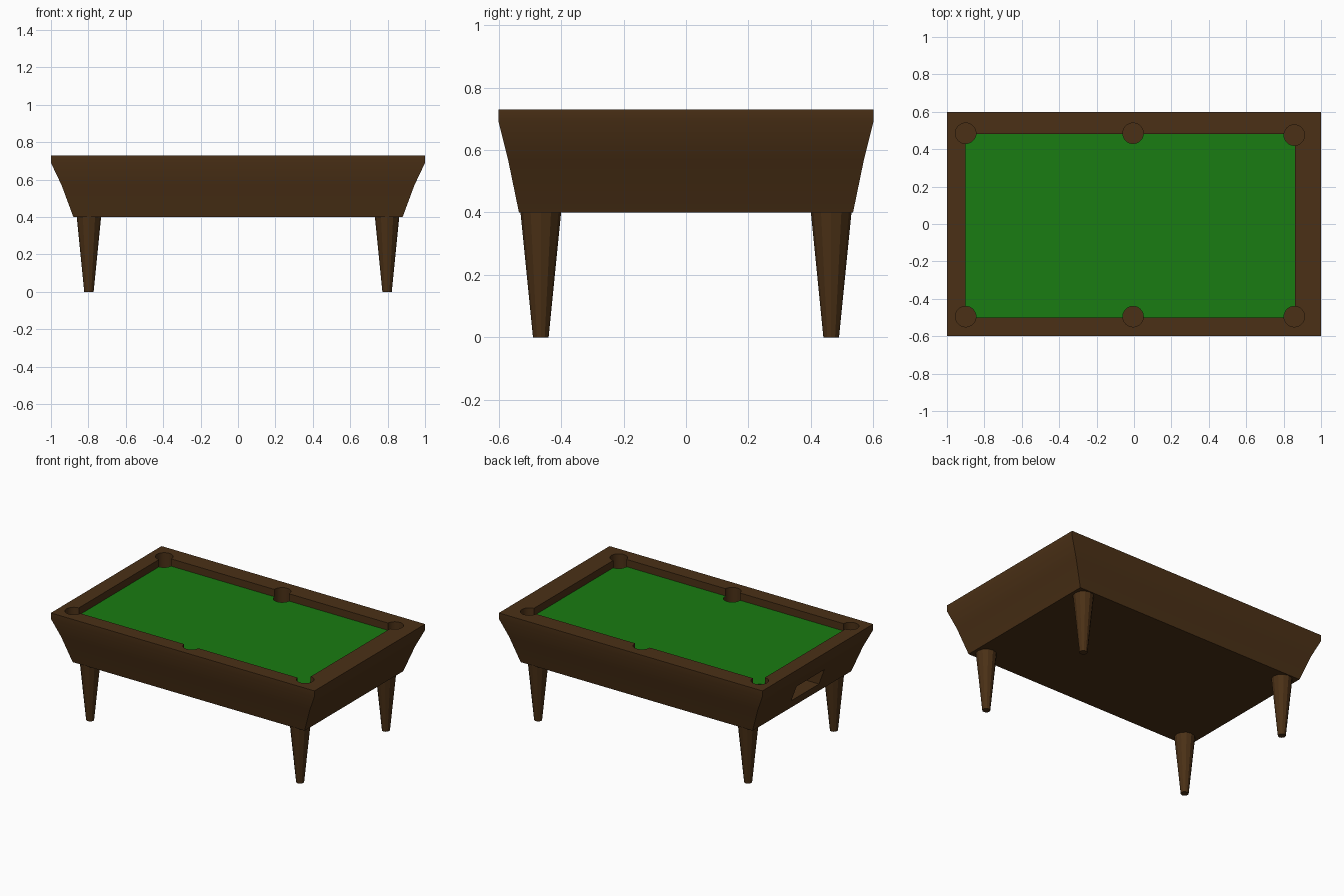
import bpy, bmesh, math

if "Cube" in bpy.data.objects:
    bpy.data.objects.remove(bpy.data.objects["Cube"])


def material(name, color):
    m = bpy.data.materials.new(name)
    m.diffuse_color = color
    m.use_nodes = True
    m.node_tree.nodes["Principled BSDF"].inputs["Base Color"].default_value = m.diffuse_color
    return m


wood = material("dark_wood", (0.07, 0.03, 0.008, 1))
felt = material("green_felt", (0.01, 0.2, 0.006, 1))


def loft(name, rings, mat):
    """Skin a list of equal-length point rings, bottom to top, with end caps."""
    bm = bmesh.new()
    vs = [[bm.verts.new(p) for p in ring] for ring in rings]
    n = len(vs[0])
    for a, b in zip(vs, vs[1:]):
        for i in range(n):
            j = (i + 1) % n
            bm.faces.new((a[i], a[j], b[j], b[i]))
    bm.faces.new(vs[0][::-1])
    bm.faces.new(vs[-1])
    me = bpy.data.meshes.new(name)
    bm.to_mesh(me)
    bm.free()
    me.materials.append(mat)
    ob = bpy.data.objects.new(name, me)
    bpy.context.collection.objects.link(ob)
    return ob


def rect(x0, x1, y0, y1, z):
    return [(x0, y0, z), (x1, y0, z), (x1, y1, z), (x0, y1, z)]


def circle(x, y, r, z, n):
    return [(x + r * math.cos(math.tau * i / n), y + r * math.sin(math.tau * i / n), z)
            for i in range(n)]


def smooth(ob, angle=30):
    bpy.ops.object.select_all(action='DESELECT')
    bpy.context.view_layer.objects.active = ob
    ob.select_set(True)
    bpy.ops.object.shade_smooth_by_angle(angle=math.radians(angle))


def cut(ob, cutters):
    bpy.context.view_layer.objects.active = ob
    for c in cutters:
        mod = ob.modifiers.new("cut", 'BOOLEAN')
        mod.operation = 'DIFFERENCE'
        mod.solver = 'EXACT'
        mod.object = c
        bpy.ops.object.modifier_apply(modifier=mod.name)


# Cabinet: upright rim over flared, slightly hollow sides
profile = [(0.88, 0.535, 0.40), (0.943, 0.57, 0.57), (1.0, 0.6, 0.69), (1.0, 0.6, 0.73)]
cabinet = loft("cabinet", [rect(-x, x, -y, y, z) for x, y, z in profile], wood)

# Playing surface laid in the recess between the rails
BED = (-0.90, 0.86, -0.50, 0.48)
cloth = loft("cloth", [rect(*BED, 0.676), rect(*BED, 0.68)], felt)

# Cutters: bed recess, six pockets, ball return opening in the left end
recess = loft("recess_cutter", [rect(*BED, 0.676), rect(*BED, 0.80)], wood)
pockets = [loft("pocket_cutter", [circle(x, y, 0.055, z, 32) for z in (0.60, 0.80)], wood)
           for x, y in [(-0.90, 0.485), (-0.005, 0.485), (0.857, 0.475),
                        (-0.90, -0.495), (-0.005, -0.495), (0.857, -0.495)]]
ball_return = loft("return_cutter",
                   [rect(-1.1, -0.80, -0.15, 0.15, z) for z in (0.465, 0.575)], wood)
cut(cabinet, [recess, ball_return] + pockets)
cut(cloth, pockets)
for c in [recess, ball_return] + pockets:
    bpy.data.objects.remove(c)
smooth(cabinet)

# Tapered legs
for sx, side in ((-1, "left"), (1, "right")):
    for sy, end in ((-1, "front"), (1, "back")):
        leg = loft(f"{end}_{side}_leg",
                   [circle(sx * 0.797, sy * 0.465, r, z, 12)
                    for r, z in ((0.025, 0.0), (0.065, 0.40))], wood)
        smooth(leg, 20)
